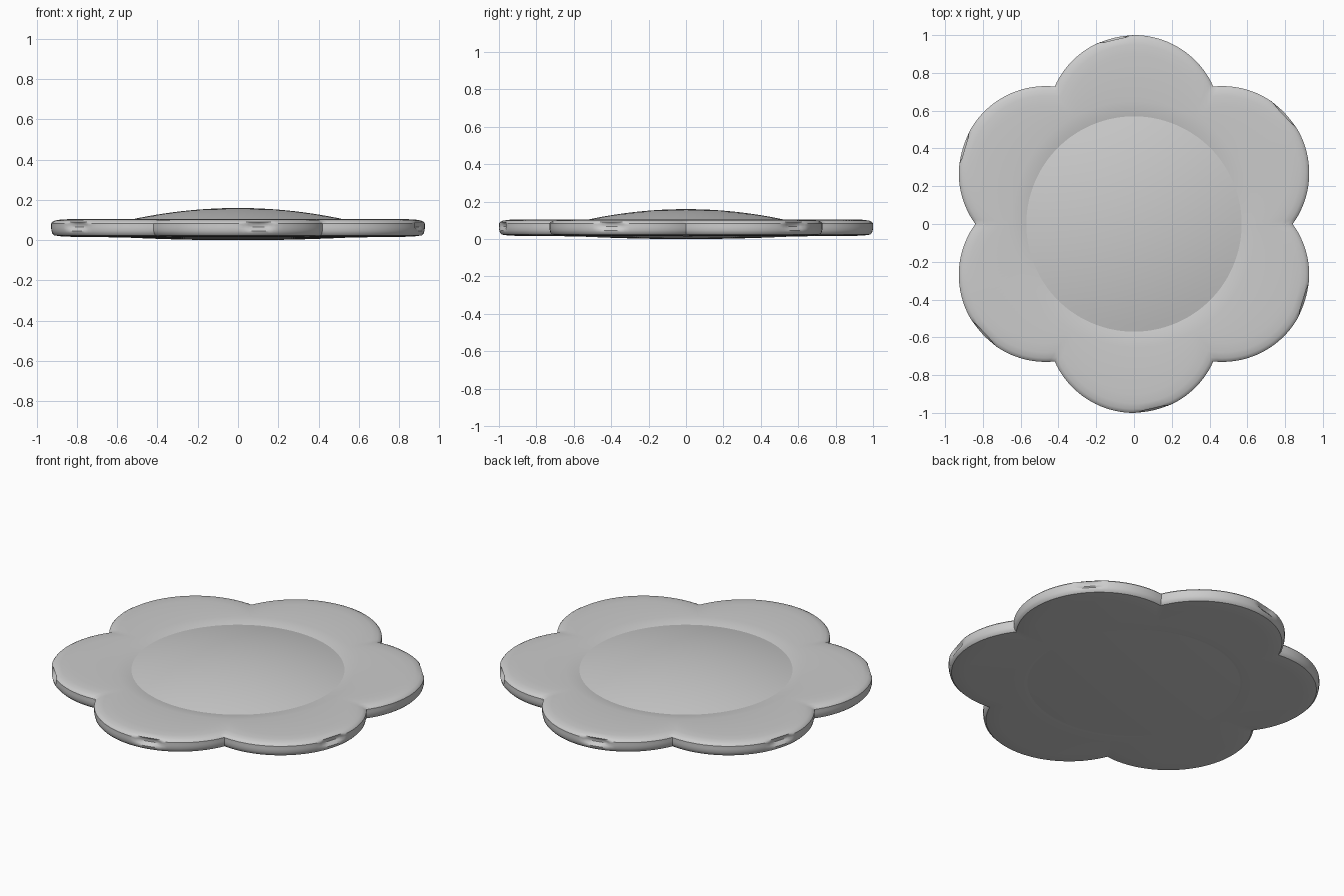
import bpy, bmesh, math

if "Cube" in bpy.data.objects:
    bpy.data.objects.remove(bpy.data.objects["Cube"])

SEG = 240            # steps round the flower, a multiple of six
DOME_R = 0.57        # radius of the centre disc
PETAL_C, PETAL_R = 0.54, 0.46   # petal circle centre distance and radius

grey = bpy.data.materials.new("plain grey")
grey.diffuse_color = (0.6, 0.6, 0.6, 1)
grey.use_nodes = True
grey.node_tree.nodes["Principled BSDF"].inputs["Base Color"].default_value = grey.diffuse_color


def petal_radius(angle, inset):
    """Distance to the scalloped outline made of six petal circles."""
    a = (angle % (math.pi / 3)) - math.pi / 6
    r = PETAL_R - inset
    return PETAL_C * math.cos(a) + math.sqrt(r * r - (PETAL_C * math.sin(a)) ** 2)


def dent(angle, z):
    """Small shallow chip in the rim of each petal."""
    a = (angle % (math.pi / 3)) - math.pi / 6 - math.radians(6)
    return 0.022 * math.exp(-(a / 0.065) ** 4 - ((z - 0.072) / 0.018) ** 4)


def lathe(name, rings, closed=False, cap=None):
    """Join rings of (radius function, height); cap is a centre height."""
    bm = bmesh.new()
    rows = []
    for radius, z in rings:
        row = []
        for i in range(SEG):
            t = 2 * math.pi * i / SEG
            r = radius(t)
            row.append(bm.verts.new((r * math.cos(t), r * math.sin(t), z)))
        rows.append(row)
    pairs = list(zip(rows, rows[1:]))
    if closed:
        pairs.append((rows[-1], rows[0]))
    for a, b in pairs:
        for i in range(SEG):
            j = (i + 1) % SEG
            bm.faces.new((a[i], a[j], b[j], b[i]))
    if cap is not None:
        centre = bm.verts.new((0, 0, cap))
        for i in range(SEG):
            bm.faces.new((rows[-1][i], rows[-1][(i + 1) % SEG], centre))
    bmesh.ops.recalc_face_normals(bm, faces=bm.faces)
    mesh = bpy.data.meshes.new(name)
    bm.to_mesh(mesh)
    bm.free()
    obj = bpy.data.objects.new(name, mesh)
    bpy.context.collection.objects.link(obj)
    mesh.materials.append(grey)
    bpy.ops.object.select_all(action='DESELECT')
    obj.select_set(True)
    bpy.context.view_layer.objects.active = obj
    bpy.ops.object.shade_smooth_by_angle(angle=math.radians(35))
    return obj


def circle(r):
    return lambda t: r


def outline(inset, z):
    return lambda t: petal_radius(t, inset) - dent(t, z)


# Petal ring: soft groove beside the disc, rounded scalloped rim
rim = [(0.10, 0.105), (0.05, 0.103), (0.02, 0.098), (0.006, 0.091),
       (0, 0.084), (0, 0.076), (0, 0.066), (0, 0.056), (0.002, 0.046),
       (0.005, 0.034), (0.015, 0.024), (0.05, 0.019), (0.10, 0.017)]
rings = [(circle(DOME_R), 0.094), (circle(0.60), 0.100), (circle(0.65), 0.105)]
rings += [(outline(d, z), z) for d, z in rim]
rings += [(circle(0.65), 0.015), (circle(0.60), 0.013), (circle(DOME_R), 0.014)]
lathe("petal_ring", rings)

# Centre disc: shallow domes above and below
STEPS = 14
for name, mid, edge in (("top_dome", 0.16, 0.094), ("bottom_dome", 0.0, 0.014)):
    dome = []
    for k in range(STEPS, 0, -1):
        f = k / STEPS
        dome.append((circle(DOME_R * f), mid + (edge - mid) * f * f))
    obj = lathe(name, dome, cap=mid)
    # Make the open shells face outwards
    up = obj.data.polygons[0].normal.z > 0
    if up != (name == "top_dome"):
        obj.data.flip_normals()
